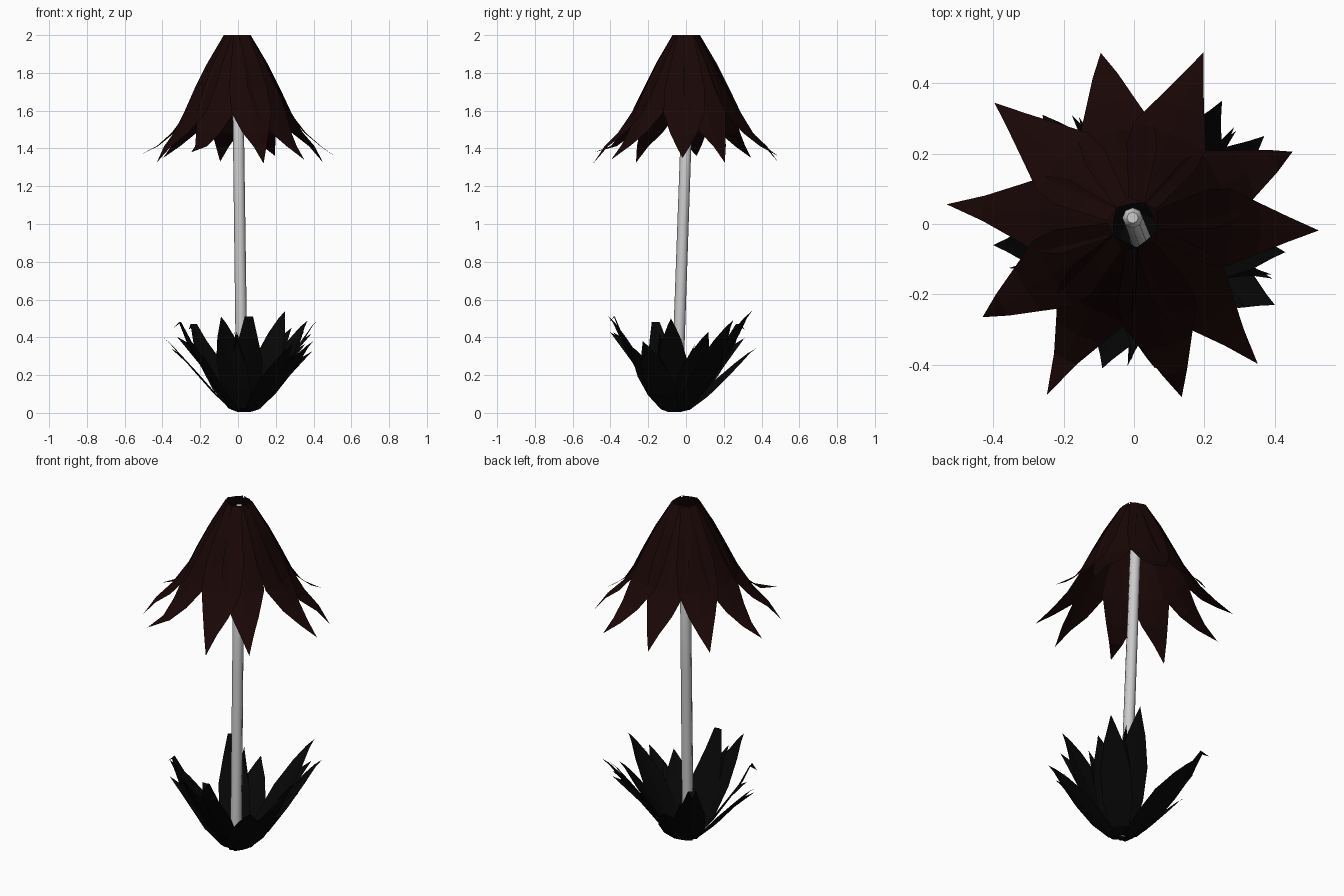
import bpy, bmesh
from math import radians, cos, sin, atan2, hypot
from mathutils import Vector

if "Cube" in bpy.data.objects:
    bpy.data.objects.remove(bpy.data.objects["Cube"])


def material(name, rgb):
    m = bpy.data.materials.new(name)
    m.diffuse_color = (*rgb, 1)
    m.use_nodes = True
    m.node_tree.nodes["Principled BSDF"].inputs["Base Color"].default_value = m.diffuse_color
    return m


def finish(bm, name, mat=None):
    me = bpy.data.meshes.new(name)
    bm.to_mesh(me)
    bm.free()
    ob = bpy.data.objects.new(name, me)
    bpy.context.collection.objects.link(ob)
    if mat:
        me.materials.append(mat)
    return ob


def blade(bm, centre, ang, profile, fold):
    """Pointed three-column strip; profile rows are (radius, z, half width)."""
    out = Vector((cos(ang), sin(ang), 0))
    side = Vector((-sin(ang), cos(ang), 0))
    c = Vector((*centre, 0))
    rows = []
    for r, z, w in profile:
        if w == 0:
            rows.append([bm.verts.new(c + out * r + Vector((0, 0, z)))])
        else:
            rows.append([bm.verts.new(c + out * (r + fold * abs(k) * w)
                                      + side * w * k + Vector((0, 0, z)))
                         for k in (-1, 0, 1)])
    for a, b in zip(rows, rows[1:]):
        for i in (0, 1):
            if len(b) == 1:
                bm.faces.new((a[i], a[i + 1], b[0]))
            else:
                bm.faces.new((a[i], a[i + 1], b[i + 1], b[i]))
    return out, side, rows


petal_mat = material("dark_red", (0.010, 0.002, 0.002))
leaf_mat = material("near_black", (0.002, 0.002, 0.002))

# Stem: leaning eight-sided tube with a rounded top
bm = bmesh.new()
foot, top = Vector((0.022, -0.05, 0.02)), Vector((-0.004, 0.018, 1.97))
rings = []
for t, r in ((0, 0.031), (0.5, 0.030), (0.99, 0.029), (1, 0.016)):
    p = foot.lerp(top, t)
    rings.append([bm.verts.new(p + Vector((r * cos(radians(45 * i)),
                                           r * sin(radians(45 * i)), 0)))
                  for i in range(8)])
for a, b in zip(rings, rings[1:]):
    for i in range(8):
        j = (i + 1) % 8
        bm.faces.new((a[i], a[j], b[j], b[i]))
bm.faces.new(rings[0][::-1])
bm.faces.new(rings[-1])
stem = finish(bm, "stem")
bpy.context.view_layer.objects.active = stem
stem.select_set(True)
bpy.ops.object.shade_smooth_by_angle(angle=radians(50))

# Hanging petals: two layers of five, given as (angle, tip radius, tip height)
layers = {
    "outer_petals": (0.0, ((68, .525, 1.36), (-2, .525, 1.35), (-74.6, .51, 1.32),
                           (211.6, .505, 1.325), (139, .525, 1.35))),
    "inner_petals": (-0.008, ((24.5, .495, 1.325), (-48.5, .53, 1.34), (-117, .545, 1.38),
                              (174, .535, 1.36), (101, .495, 1.33))),
}
for name, (shift, petals) in layers.items():
    bm = bmesh.new()
    for ang, tip_r, tip_z in petals:
        prof = [(0.066, 2.0, 0.042), (0.15, 1.85, 0.078), (0.212, 1.72, 0.105),
                (0.277, 1.59, 0.110), (0.36, 1.482, 0.072), (0.44, 1.412, 0.036)]
        prof = [(r + shift, z, w) for r, z, w in prof] + [(tip_r, tip_z, 0)]
        blade(bm, (0, 0), radians(ang), prof, -0.08)
    finish(bm, name, petal_mat)

# Base leaves: broad rising blades given by their tips, each with one split point
tips = ((.43, -.08, .50), (.40, -.23, .38), (.06, -.41, .51), (-.09, -.41, .51),
        (-.34, -.17, .48), (-.40, -.06, .40), (-.26, .31, .47),
        (-.11, .37, .34), (.25, .35, .54), (.37, .25, .49),
        (.35, .12, .43), (.29, -.30, .36))
shape = ((0.04, 0.01, .030), (0.17, 0.05, .050), (0.38, 0.26, .080),
         (0.60, 0.53, .082), (0.80, 0.78, .050), (0.92, 0.93, .018), (1, 1, 0))
base = (0.035, -0.06)
bm = bmesh.new()
for n, (x, y, h) in enumerate(tips):
    dx, dy = x - base[0], y - base[1]
    length = hypot(dx, dy)
    prof = [(length * r, h * z, w) for r, z, w in shape]
    if n in (2, 4, 6):  # a few tips nod over
        prof[-2] = (length * 0.92, h, .022)
        prof[-1] = (length, h * 0.94, 0)
    out, side, rows = blade(bm, base, atan2(dy, dx), prof, -0.15)
    k = 2 * (n % 2)
    a, b = rows[3][k], rows[4][k]
    point = bm.verts.new(b.co + out * 0.05 + side * (k - 1) * 0.015
                         + Vector((0, 0, 0.03)))
    bm.faces.new((a, b, point))
finish(bm, "base_leaves", leaf_mat)
